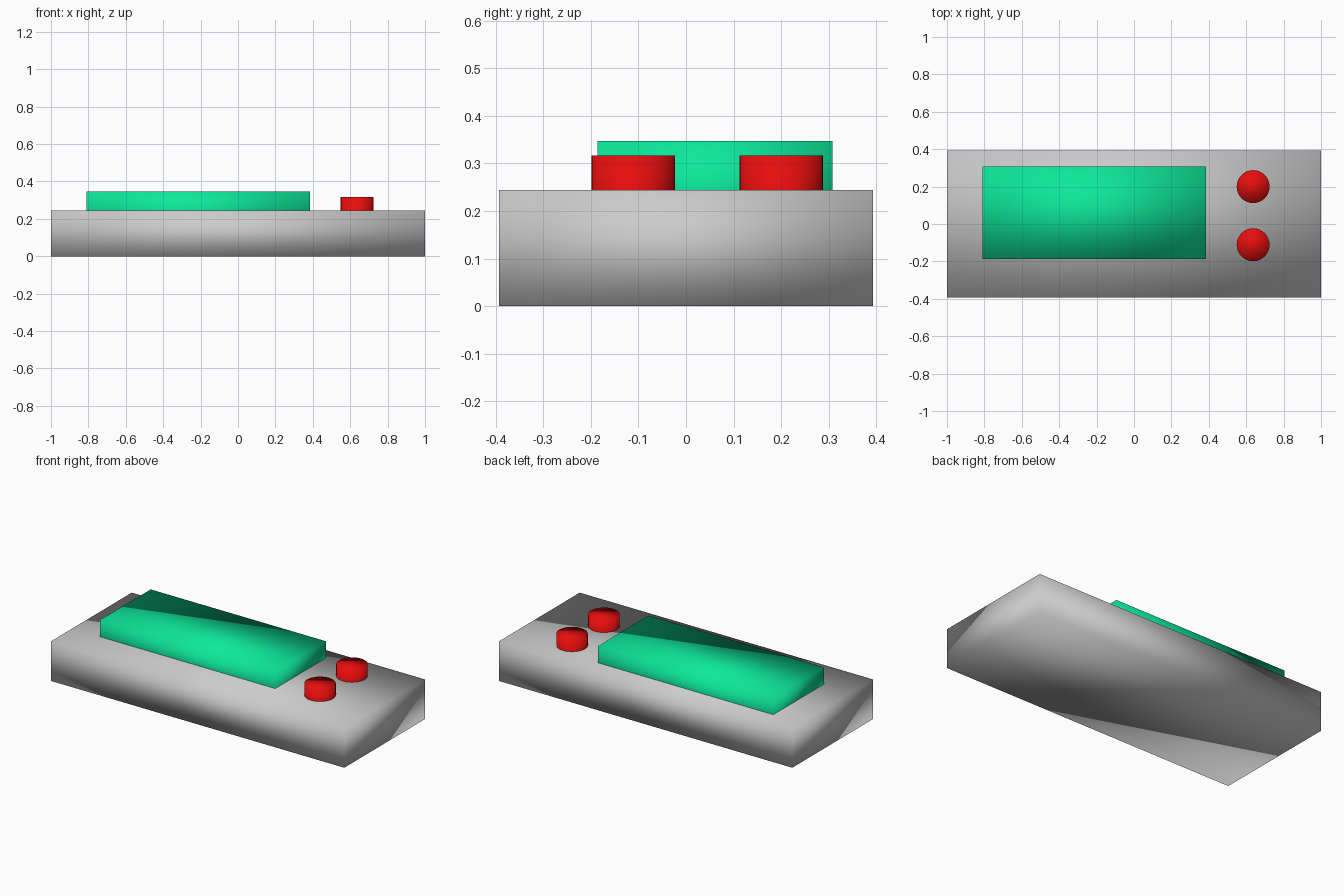
import bpy

if "Cube" in bpy.data.objects:
    bpy.data.objects.remove(bpy.data.objects["Cube"])


def paint(obj, name, color):
    mat = bpy.data.materials.get(name) or bpy.data.materials.new(name)
    mat.diffuse_color = (*color, 1)
    mat.use_nodes = True
    mat.node_tree.nodes["Principled BSDF"].inputs["Base Color"].default_value = mat.diffuse_color
    obj.data.materials.append(mat)


def finish(obj, name):
    obj.name = name
    bpy.ops.object.transform_apply(location=False, rotation=False, scale=True)
    bpy.ops.object.shade_smooth()  # soft shading runs across every edge
    return obj


def box(name, low, high):
    centre = [(a + b) / 2 for a, b in zip(low, high)]
    bpy.ops.mesh.primitive_cube_add(size=1, location=centre)
    obj = bpy.context.object
    obj.scale = [b - a for a, b in zip(low, high)]
    return finish(obj, name)


def button(name, x, y, radius, bottom, top):
    bpy.ops.mesh.primitive_cylinder_add(
        vertices=32, radius=radius, depth=top - bottom,
        location=(x, y, (bottom + top) / 2))
    return finish(bpy.context.object, name)


# Main slab
box("body", (-1, -0.393, 0), (1, 0.393, 0.244))

# Raised display, sunk into the slab
screen = box("screen", (-0.811, -0.186, 0.14), (0.384, 0.308, 0.347))
paint(screen, "screen_green", (0.004, 0.8, 0.33))

# Two round push buttons beside the display
for name, y in (("button_front", -0.111), ("button_back", 0.2)):
    paint(button(name, 0.637, y, 0.088, 0.14, 0.316),
          "button_red", (0.8, 0.004, 0.004))
